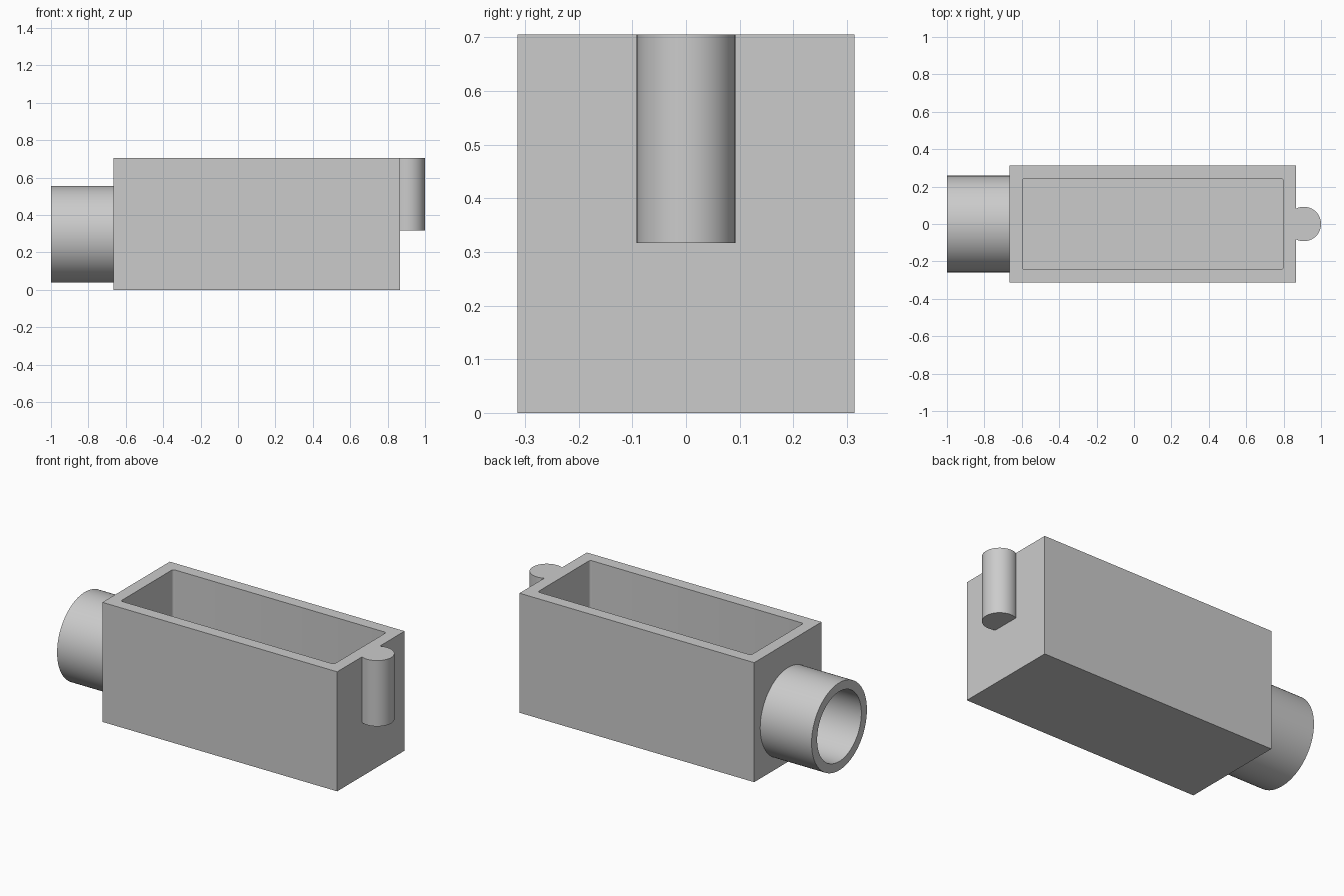
import bpy
import bmesh
from math import pi, acos, cos, sin
from mathutils import Matrix, Vector

default = bpy.data.objects.get("Cube")
if default:
    bpy.data.objects.remove(default, do_unlink=True)

grey = bpy.data.materials.new("Plain grey")
grey.use_nodes = True
grey.diffuse_color = (0.6, 0.6, 0.6, 1)
grey.node_tree.nodes["Principled BSDF"].inputs["Base Color"].default_value = (0.6, 0.6, 0.6, 1)

X0, X1, HALF_Y, TOP = -0.665, 0.867, 0.314, 0.705
WALL = 0.07
PIPE_Z, PIPE_R, BORE_R = 0.298, 0.258, 0.206
PEG_R, PEG_BOTTOM = 0.092, 0.317


def finish(name, bm):
    bmesh.ops.recalc_face_normals(bm, faces=bm.faces)
    mesh = bpy.data.meshes.new(name)
    bm.to_mesh(mesh)
    bm.free()
    mesh.materials.append(grey)
    obj = bpy.data.objects.new(name, mesh)
    bpy.context.collection.objects.link(obj)
    return obj


def box(name, low, high, corner=0):
    bm = bmesh.new()
    low, high = Vector(low), Vector(high)
    bmesh.ops.create_cube(bm, size=1, matrix=Matrix.Translation((low + high) / 2)
                          @ Matrix.Diagonal((high - low).to_4d()))
    if corner:
        upright = [e for e in bm.edges if abs(e.verts[0].co.z - e.verts[1].co.z) > corner]
        bmesh.ops.bevel(bm, geom=upright, offset=corner, segments=4, profile=0.5, affect='EDGES')
    return finish(name, bm)


def x_cylinder(name, radius, start, end):
    bm = bmesh.new()
    bmesh.ops.create_cone(bm, cap_ends=True, segments=96, radius1=radius, radius2=radius,
                          depth=end - start,
                          matrix=Matrix.Translation(((start + end) / 2, 0, PIPE_Z))
                          @ Matrix.Rotation(pi / 2, 4, 'Y'))
    return finish(name, bm)


def activate(obj):
    bpy.ops.object.select_all(action='DESELECT')
    obj.select_set(True)
    bpy.context.view_layer.objects.active = obj


def cut(obj, cutter):
    activate(obj)
    mod = obj.modifiers.new("Cut", 'BOOLEAN')
    mod.operation, mod.solver, mod.object = 'DIFFERENCE', 'EXACT', cutter
    bpy.ops.object.modifier_apply(modifier=mod.name)


# Open tray and side pipe, joined by one bore
tray = box("tray", (X0, -HALF_Y, 0), (X1, HALF_Y, TOP))
pipe = x_cylinder("pipe", PIPE_R, -1, X0)
cavity = box("cavity_cutter", (X0 + WALL, WALL - HALF_Y, WALL),
             (X1 - WALL, HALF_Y - WALL, TOP + 0.2), corner=0.012)
bore = x_cylinder("bore_cutter", BORE_R, -1.2, -0.5)
cut(tray, cavity)
cut(tray, bore)
cut(pipe, bore)
for cutter in (cavity, bore):
    bpy.data.objects.remove(cutter, do_unlink=True)

# Round peg flattened where it meets the tray end
bm = bmesh.new()
centre = 1 - PEG_R
limit = acos((X1 - centre) / PEG_R)
steps = 48
angles = [limit * (2 * i / steps - 1) for i in range(steps + 1)]
base = bm.faces.new([bm.verts.new((centre + PEG_R * cos(a), PEG_R * sin(a), PEG_BOTTOM))
                     for a in angles])
extruded = bmesh.ops.extrude_face_region(bm, geom=[base], use_keep_orig=True)["geom"]
bmesh.ops.translate(bm, vec=(0, 0, TOP - PEG_BOTTOM),
                    verts=[v for v in extruded if isinstance(v, bmesh.types.BMVert)])
peg = finish("end_peg", bm)

for part in (tray, pipe, peg):
    activate(part)
    bpy.ops.object.shade_smooth_by_angle(angle=pi / 6)
